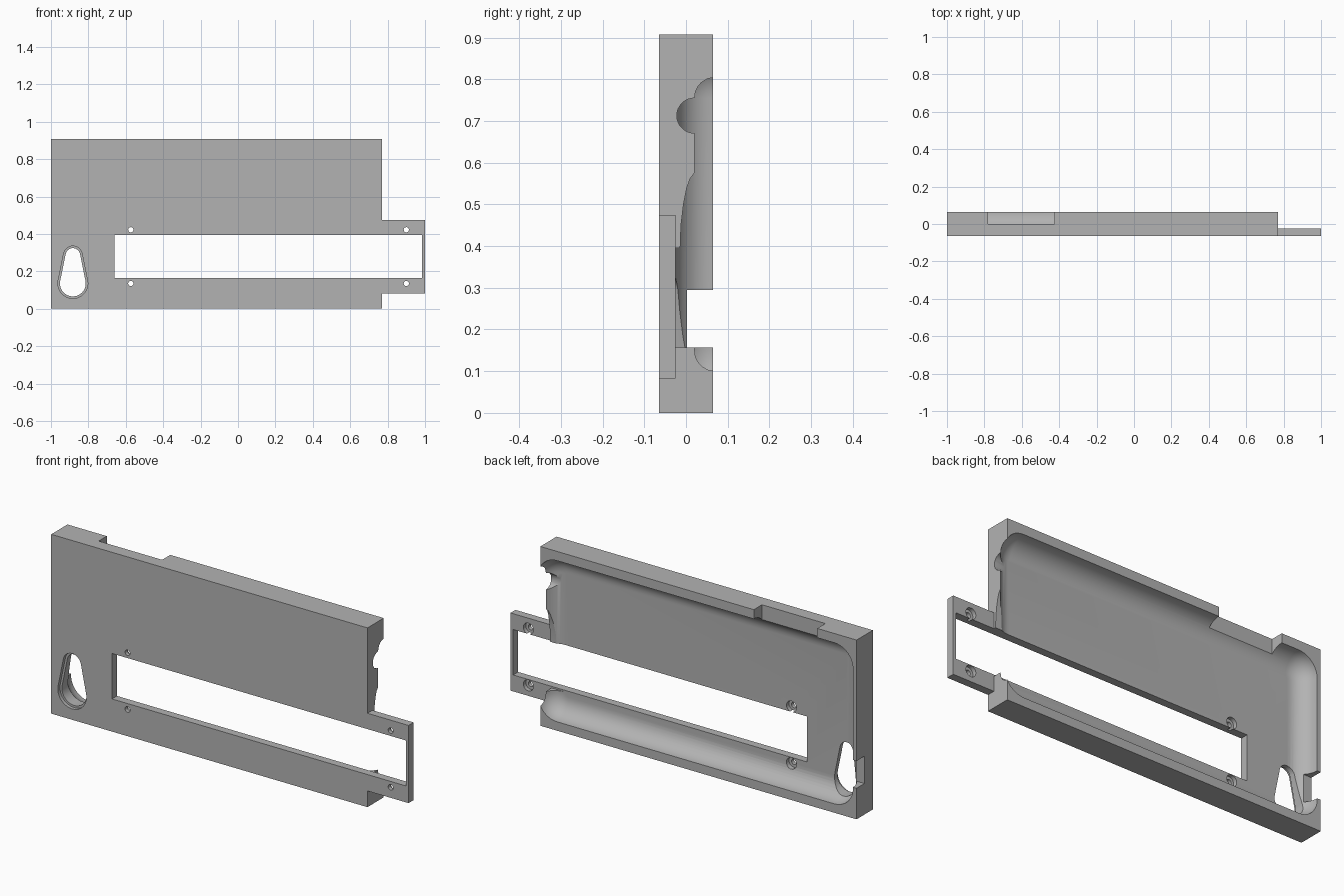
import bpy, bmesh
from math import sin, cos, pi, radians, asin

old = bpy.data.objects.get("Cube")
if old:
    bpy.data.objects.remove(old, do_unlink=True)

FRONT, FLOOR, BACK = -0.065, -0.025, 0.065

grey = bpy.data.materials.new("plain grey")
grey.use_nodes = True
colour = (0.45, 0.45, 0.45, 1)
grey.diffuse_color = colour
grey.node_tree.nodes["Principled BSDF"].inputs["Base Color"].default_value = colour


def loft(name, rings):
    """Solid skinned through equal-length closed rings of points."""
    bm = bmesh.new()
    loops = [[bm.verts.new(p) for p in ring] for ring in rings]
    n = len(loops[0])
    for a, b in zip(loops, loops[1:]):
        for i in range(n):
            j = (i + 1) % n
            bm.faces.new((a[i], a[j], b[j], b[i]))
    bm.faces.new(loops[0][::-1])
    bm.faces.new(loops[-1])
    bmesh.ops.recalc_face_normals(bm, faces=bm.faces)
    mesh = bpy.data.meshes.new(name)
    bm.to_mesh(mesh)
    bm.free()
    ob = bpy.data.objects.new(name, mesh)
    bpy.context.collection.objects.link(ob)
    mesh.materials.append(grey)
    return ob


def prism_y(name, outline, y0, y1):
    return loft(name, [[(x, y, z) for x, z in outline] for y in (y0, y1)])


def prism_x(name, outline, x0, x1):
    return loft(name, [[(x, y, z) for y, z in outline] for x in (x0, x1)])


def box(name, x0, x1, y0, y1, z0, z1):
    return prism_y(name, [(x0, z0), (x1, z0), (x1, z1), (x0, z1)], y0, y1)


def arc(cx, cy, r, a0, a1, n):
    return [(cx + r * cos(a0 + (a1 - a0) * i / n),
             cy + r * sin(a0 + (a1 - a0) * i / n)) for i in range(n + 1)]


def circle(cx, cy, r, n=24):
    return arc(cx, cy, r, 0, 2 * pi, n)[:-1]


def rounded_rect(x0, x1, z0, z1, r):
    pts = []
    corners = [(x1 - r, z1 - r), (x0 + r, z1 - r), (x0 + r, z0 + r), (x1 - r, z0 + r)]
    for k, (x, z) in enumerate(corners):
        pts += arc(x, z, r, k * pi / 2, (k + 1) * pi / 2, 10)
    return pts


def teardrop(x, z_low, r_low, z_high, r_high):
    tilt = asin((r_low - r_high) / (z_high - z_low))
    return (arc(x, z_high, r_high, tilt, pi - tilt, 14)
            + arc(x, z_low, r_low, pi - tilt, 2 * pi + tilt, 24))


def combine(target, tool, operation="DIFFERENCE"):
    tool.hide_render = True
    mod = target.modifiers.new(tool.name, "BOOLEAN")
    mod.operation = operation
    mod.solver = "EXACT"
    mod.object = tool
    bpy.context.view_layer.objects.active = target
    bpy.ops.object.modifier_apply(modifier=mod.name)
    bpy.data.objects.remove(tool, do_unlink=True)


# Main tray block with the thin side tab
tray = box("tray_panel", -1, 0.77, FRONT, BACK, 0, 0.907)
combine(tray, box("side_tab", 0.6, 1, FRONT, FLOOR, 0.082, 0.475), "UNION")

# Scooped cavity in the back, filleted where walls meet the floor
fillet = 0.09
rings = []
for i in range(11):
    a = radians(90) * i / 10
    inset = fillet * (1 - sin(a))
    rings.append([(x, BACK - fillet * cos(a), z) for x, z in rounded_rect(
        -0.98 + inset, 0.782 - inset, 0.045 + inset, 0.86 - inset, 0.105 - inset)])
rings.append([(x, BACK + 0.1, z) for x, y, z in rings[-1]])
combine(tray, loft("cavity_cutter", rings))

# Long display window
combine(tray, box("window_cutter", -0.66, 0.985, -0.2, 0.0, 0.165, 0.395))

# Opening through the wall beside the tab, with a swept upper edge
swept = [(0.2, 0.157), (FLOOR, 0.157), (FLOOR, 0.395), (-0.014, 0.395), (-0.012, 0.45),
         (-0.006, 0.5), (0.002, 0.54), (0.01, 0.562), (0.02, 0.575), (0.2, 0.575)]
combine(tray, prism_x("wall_opening_cutter", swept, 0.68, 0.9))

# Round-ended cable slot higher on the same wall
slot = arc(0.02, 0.713, 0.042, pi / 2, 3 * pi / 2, 16) + [(0.2, 0.671), (0.2, 0.755)]
combine(tray, prism_x("cable_slot_cutter", slot, 0.66, 0.9))

# Notches in the top wall and the far side wall
combine(tray, box("top_notch_cutter", -0.78, -0.425, 0, 0.2, 0.75, 1))
combine(tray, box("side_notch_cutter", -1.1, -0.9, 0.002, 0.2, 0.157, 0.295))

# Teardrop hole with a stepped front lip
combine(tray, prism_y("teardrop_cutter", teardrop(-0.883, 0.135, 0.069, 0.285, 0.039), -0.2, 0.2))
combine(tray, prism_y("teardrop_lip_cutter", teardrop(-0.883, 0.135, 0.08, 0.285, 0.05), -0.2, -0.048))

# Screw holes counterbored from the back
for x in (-0.573, 0.9):
    for z in (0.135, 0.422):
        combine(tray, prism_y("screw_cutter", circle(x, z, 0.014), -0.2, 0.0))
        combine(tray, prism_y("counterbore_cutter", circle(x, z, 0.028), -0.045, 0.0))

# Smooth the scooped surfaces, keep edges crisp
bpy.ops.object.select_all(action="DESELECT")
tray.select_set(True)
bpy.context.view_layer.objects.active = tray
bpy.ops.object.shade_smooth_by_angle(angle=radians(30))
